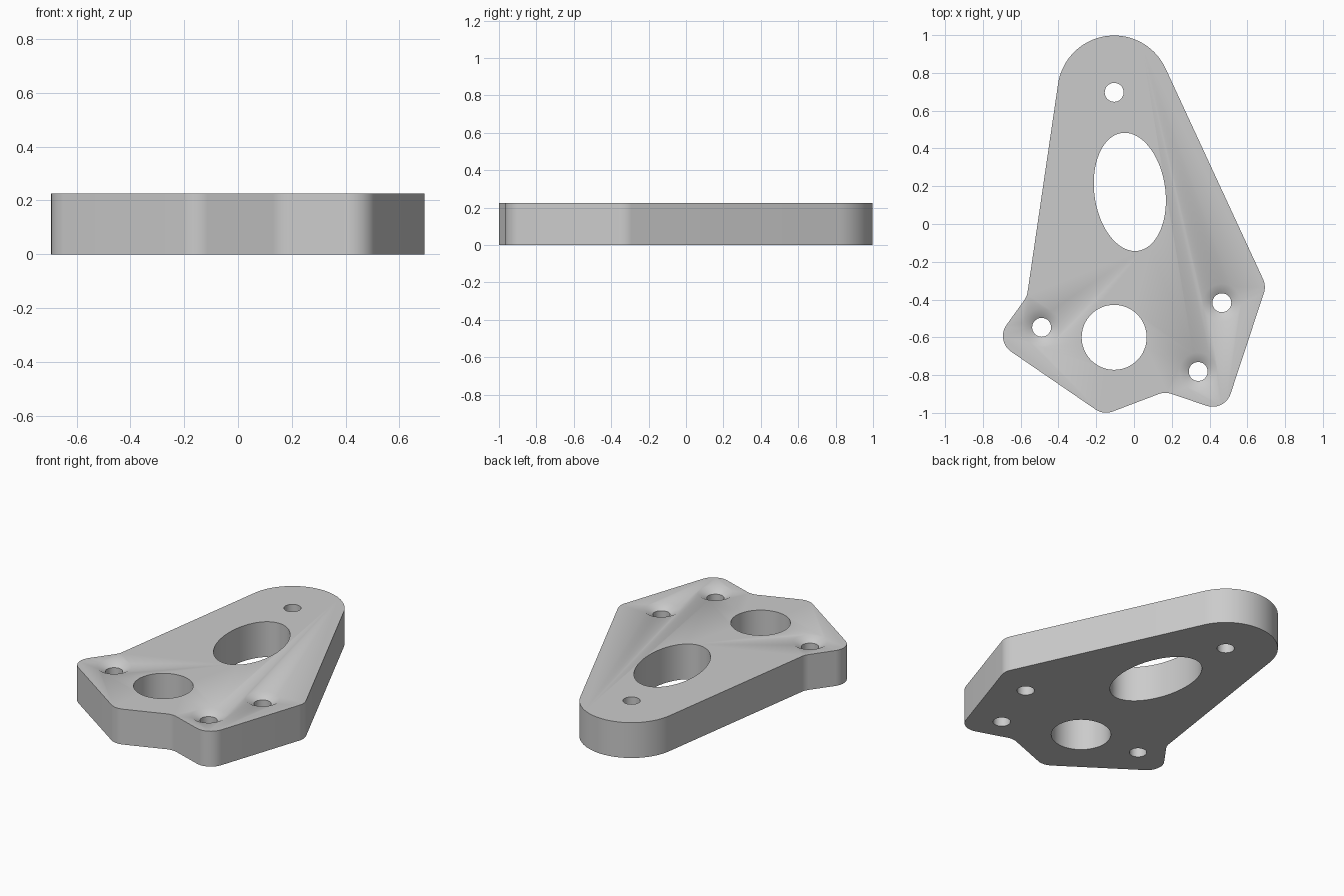
import bpy
import bmesh
from math import cos, sin, tan, pi, radians
from mathutils import Vector

if "Cube" in bpy.data.objects:
    bpy.data.objects.remove(bpy.data.objects["Cube"])

HEIGHT = 0.225
SINK = 0.03          # countersink depth
BOLT_R = 0.05

metal = bpy.data.materials.new("plain grey metal")
metal.use_nodes = True
GREY = (0.6, 0.6, 0.6, 1)
metal.diffuse_color = GREY
metal.node_tree.nodes["Principled BSDF"].inputs["Base Color"].default_value = GREY


def fillet(prev, corner, nxt, radius):
    """Points of a rounded corner, ordered from prev to nxt."""
    a, b = (prev - corner).normalized(), (nxt - corner).normalized()
    half = a.angle(b) / 2
    centre = corner + (a + b).normalized() * radius / sin(half)
    start = corner + a * radius / tan(half) - centre
    end = corner + b * radius / tan(half) - centre
    sweep = start.angle_signed(end)      # clockwise positive
    steps = max(5, int(abs(sweep) / radians(4)))
    points = []
    for i in range(steps + 1):
        t = -sweep * i / steps
        points.append(centre + Vector((start.x * cos(t) - start.y * sin(t),
                                       start.x * sin(t) + start.y * cos(t))))
    return points


def loft(name, rings):
    """Closed solid through rings of (points, z)."""
    bm = bmesh.new()
    loops = [[bm.verts.new((p[0], p[1], z)) for p in pts] for pts, z in rings]
    for low, high in zip(loops, loops[1:]):
        n = len(low)
        for i in range(n):
            j = (i + 1) % n
            bm.faces.new((low[i], low[j], high[j], high[i]))
    bm.faces.new(loops[0][::-1])
    bm.faces.new(loops[-1])
    bmesh.ops.recalc_face_normals(bm, faces=bm.faces)
    mesh = bpy.data.meshes.new(name)
    bm.to_mesh(mesh)
    bm.free()
    mesh.materials.append(metal)
    obj = bpy.data.objects.new(name, mesh)
    bpy.context.collection.objects.link(obj)
    return obj


def ellipse(centre, rx, ry, tilt=0, n=48):
    pts = []
    for i in range(n):
        x, y = rx * cos(2 * pi * i / n), ry * sin(2 * pi * i / n)
        pts.append((centre[0] + x * cos(tilt) - y * sin(tilt),
                    centre[1] + x * sin(tilt) + y * cos(tilt)))
    return pts


# Plate outline: sharp corners with fillet radius, the first one forms the round end
corners = [(-0.256, 1.738, 0.3), (-0.567, -0.384, 0.1), (-0.735, -0.618, 0.1),
           (-0.161, -1.011, 0.1), (0.163, -0.888, 0.1), (0.48, -0.994, 0.1),
           (0.70, -0.328, 0.1)]
outline = []
for i, (x, y, r) in enumerate(corners):
    before, after = corners[i - 1], corners[(i + 1) % len(corners)]
    outline += fillet(Vector(before[:2]), Vector((x, y)), Vector(after[:2]), r)
plate = loft("mounting_plate", [(outline, 0), (outline, HEIGHT)])

# Cutters for the through holes
below, above = -0.1, HEIGHT + 0.1
cutters = []
for name, ring in (("oval_window", ellipse((-0.022, 0.17), 0.188, 0.315, radians(7.8), 72)),
                   ("shaft_hole", ellipse((-0.105, -0.6), 0.172, 0.172, 0, 64)),
                   ("pivot_hole", ellipse((-0.105, 0.697), BOLT_R, BOLT_R))):
    cutters.append(loft(name + "_cutter", [(ring, below), (ring, above)]))

# Cutters for the three countersunk bolt holes
for centre in ((-0.489, -0.547), (0.465, -0.417), (0.34, -0.781)):
    hole = ellipse(centre, BOLT_R, BOLT_R)
    rim = ellipse(centre, 0.1, 0.1)
    cutters.append(loft("bolt_hole_cutter", [(hole, below), (hole, HEIGHT - SINK),
                                             (rim, HEIGHT), (rim, above)]))

bpy.ops.object.select_all(action='DESELECT')
bpy.context.view_layer.objects.active = plate
plate.select_set(True)
for cutter in cutters:
    cut = plate.modifiers.new(cutter.name, 'BOOLEAN')
    cut.operation = 'DIFFERENCE'
    cut.solver = 'EXACT'
    cut.object = cutter
    bpy.ops.object.modifier_apply(modifier=cut.name)
for cutter in cutters:
    bpy.data.objects.remove(cutter)

# Smooth walls and countersinks, sharp rims
bpy.ops.object.shade_smooth_by_angle(angle=radians(35))
